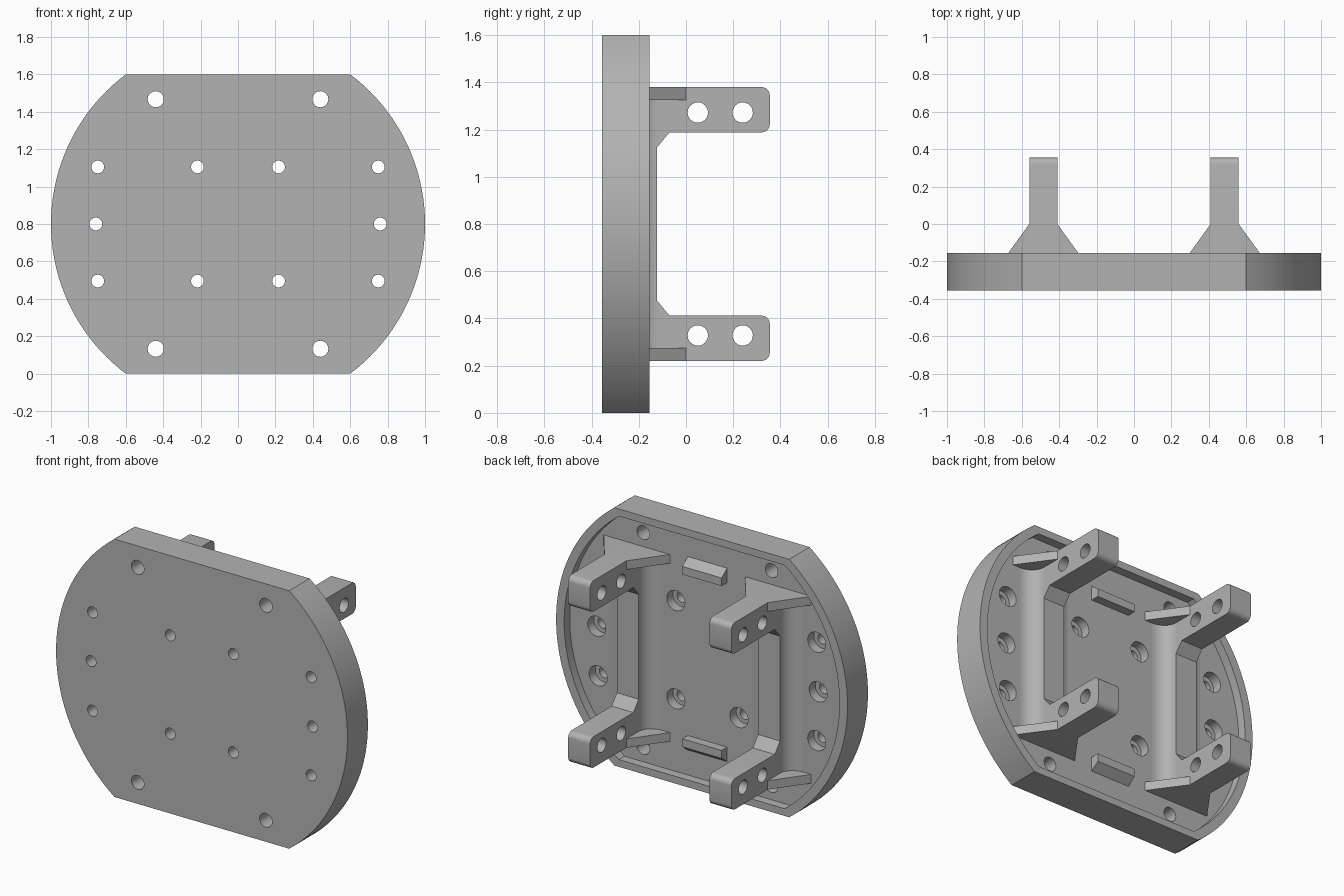
import bpy, bmesh, math
from mathutils import Vector

cube = bpy.data.objects.get("Cube")
if cube:
    bpy.data.objects.remove(cube, do_unlink=True)

grey = bpy.data.materials.new("mid grey")
grey.use_nodes = True
COLOR = (0.45, 0.45, 0.45, 1)
grey.diffuse_color = COLOR
grey.node_tree.nodes["Principled BSDF"].inputs["Base Color"].default_value = COLOR

MID = 0.8                                   # height of the centre
FRONT, FLOOR, RIM, TIP = -0.355, -0.21, -0.155, 0.355
IN, OUT = 0.41, 0.56                        # bracket sides in x


def prisms(name, axis, parts):
    """One object from (profile, start, end) prisms along an axis."""
    place = {"x": lambda a, b, t: (t, a, b),
             "y": lambda a, b, t: (a, t, b),
             "z": lambda a, b, t: (a, b, t)}[axis]
    bm = bmesh.new()
    for profile, start, end in parts:
        face = bm.faces.new([bm.verts.new(place(a, b, start)) for a, b in profile])
        new = bmesh.ops.extrude_face_region(bm, geom=[face])["geom"]
        shift = Vector(place(0, 0, end - start))
        bmesh.ops.translate(bm, vec=shift,
                            verts=[v for v in new if isinstance(v, bmesh.types.BMVert)])
    bmesh.ops.recalc_face_normals(bm, faces=bm.faces)
    mesh = bpy.data.meshes.new(name)
    bm.to_mesh(mesh)
    bm.free()
    mesh.materials.append(grey)
    obj = bpy.data.objects.new(name, mesh)
    bpy.context.collection.objects.link(obj)
    return obj


def activate(obj):
    bpy.ops.object.select_all(action="DESELECT")
    obj.select_set(True)
    bpy.context.view_layer.objects.active = obj


def cut(obj, cutter):
    mod = obj.modifiers.new("cut", "BOOLEAN")
    mod.operation, mod.solver, mod.object = "DIFFERENCE", "EXACT", cutter
    activate(obj)
    bpy.ops.object.modifier_apply(modifier=mod.name)
    bpy.data.objects.remove(cutter, do_unlink=True)


def smooth(obj):
    activate(obj)
    bpy.ops.object.shade_smooth_by_angle(angle=math.radians(25))


def arc(a, b, ra, rb, start, end, n):
    steps = [math.radians(start + (end - start) * i / n) for i in range(n + 1)]
    return [(a + ra * math.cos(t), b + rb * math.sin(t)) for t in steps]


def circle(a, b, r, n=32):
    return arc(a, b, r, r, 0, 360, n)[:-1]


def flat_disc(radius, half):
    """Circle with its top and bottom cut off flat."""
    ang = math.degrees(math.asin(half / radius))
    return (arc(0, MID, radius, radius, -ang, ang, 40)
            + arc(0, MID, radius, radius, 180 - ang, 180 + ang, 40))


# Base plate with a recessed back
plate = prisms("base_plate", "y", [(flat_disc(1, 0.8), FRONT, RIM)])
cut(plate, prisms("recess_cutter", "y", [(flat_disc(0.945, 0.755), FLOOR, 0)]))

# Counterbored screw holes and plain corner holes
screws = [(s * x, MID + dz) for s in (-1, 1)
          for x, dz in ((0.75, 0.305), (0.76, 0), (0.75, -0.305),
                        (0.217, 0.305), (0.217, -0.305))]
corners = [(x, MID + dz) for x in (-0.44, 0.44) for dz in (-0.667, 0.667)]
cut(plate, prisms("bore_cutter", "y",
                  [(circle(x, z, 0.062), FLOOR - 0.06, 0) for x, z in screws]))
cut(plate, prisms("hole_cutter", "y",
                  [(circle(x, z, 0.034), -0.5, 0) for x, z in screws]
                  + [(circle(x, z, 0.043), -0.5, 0) for x, z in corners]))
smooth(plate)

# C-shaped brackets: column with two rounded, drilled arms
R = 0.035
half = [(FLOOR - 0.02, 0.58), (TIP - R, 0.58)]
upper = ([(-0.122, 0.325), (-0.07, 0.388)]
         + arc(TIP - R, 0.388 + R, R, R, -90, 0, 6)
         + arc(TIP - R, 0.58 - R, R, R, 0, 90, 6)
         + [(FLOOR - 0.02, 0.58)])
profile = [(y, MID + d) for y, d in upper] + [(y, MID - d) for y, d in reversed(upper)]

# Column root fillets
W, H = 0.1, -0.122 - FLOOR
right_curve = arc(OUT + W, FLOOR + H, W, H, 180, 270, 10)
root = ([(IN, FLOOR - 0.01), (IN, FLOOR + H)] + right_curve
        + [(OUT + W, FLOOR - 0.01)])
mid_x = (IN + OUT) / 2
root = right_curve + [(OUT + W, FLOOR - 0.01), (IN - W, FLOOR - 0.01)]
root += [(2 * mid_x - x, y) for x, y in reversed(right_curve)]

# Gusset outline flaring from the arm to the plate
SPREAD = 0.152
gusset = [(IN, 0), (OUT, 0), (OUT + SPREAD, FLOOR), (OUT + SPREAD, FLOOR - 0.01),
          (IN - SPREAD, FLOOR - 0.01), (IN - SPREAD, FLOOR)]

for side, sign in (("left", 1), ("right", -1)):
    bracket = prisms(side + "_bracket", "x", [(profile, sign * IN, sign * OUT)])
    cut(bracket, prisms("arm_hole_cutter", "x",
                        [(circle(y, MID + d, 0.043), sign * 0.3, sign * 0.7)
                         for y in (0.05, 0.24) for d in (-0.472, 0.472)]))
    smooth(bracket)
    flip = [(sign * x, y) for x, y in root]
    smooth(prisms(side + "_column_fillet", "z", [(flip, MID - 0.55, MID + 0.55)]))
    flare = [(sign * x, y) for x, y in gusset]
    prisms(side + "_gussets", "z", [(flare, MID + 0.525, MID + 0.58),
                                    (flare, MID - 0.58, MID - 0.525)])

# Small sloped stop blocks at top and bottom
stop = [(FLOOR - 0.01, 0.51), (-0.156, 0.51), (-0.156, 0.56), (FLOOR, 0.6), (FLOOR - 0.01, 0.6)]
for name, sign in (("upper_stop", 1), ("lower_stop", -1)):
    prisms(name, "x", [([(y, MID + sign * d) for y, d in stop], -0.135, 0.135)])
